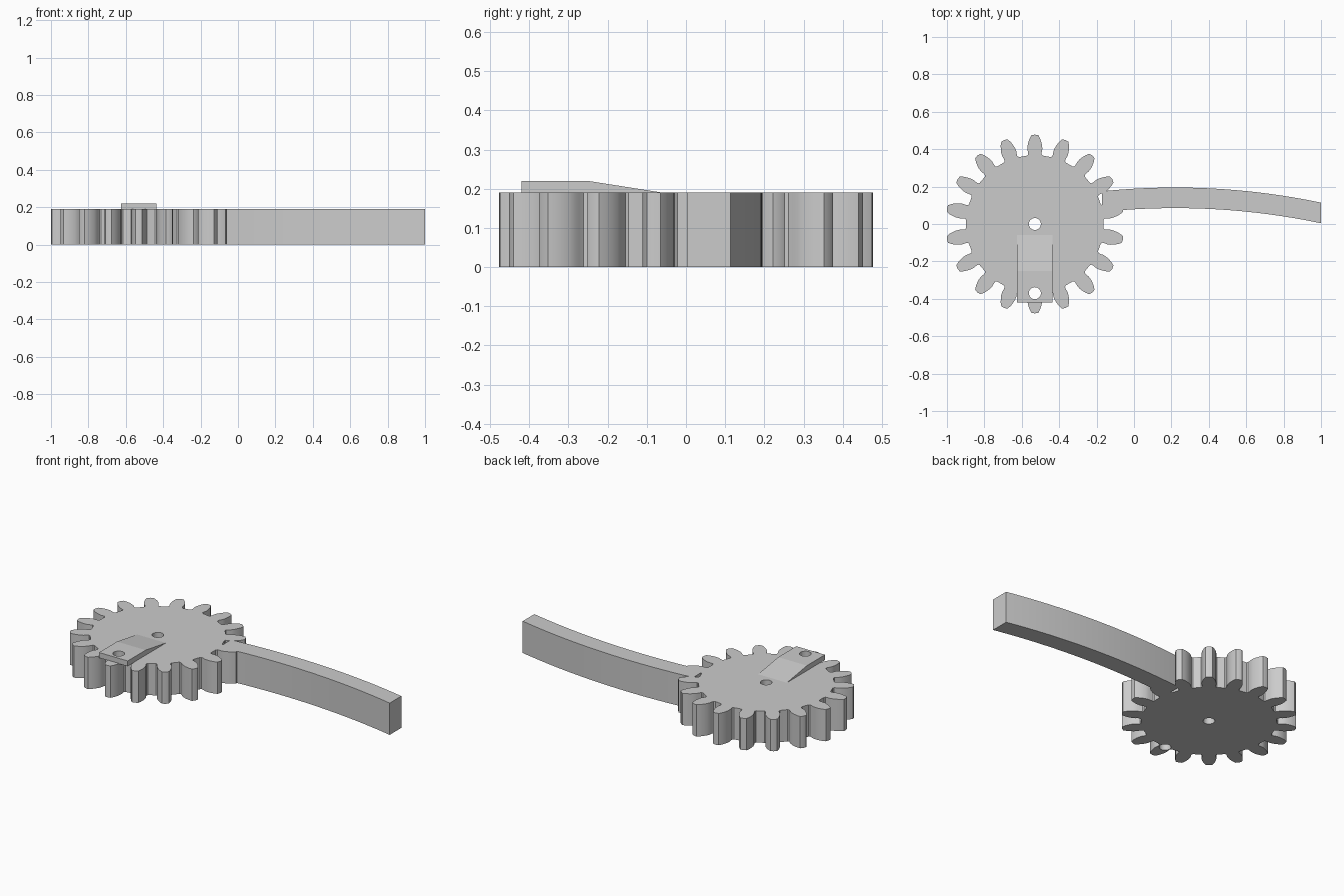
import bpy
import bmesh
from math import sin, cos, pi, radians, sqrt
from mathutils import Matrix, Vector

cube = bpy.data.objects.get("Cube")
if cube:
    bpy.data.objects.remove(cube, do_unlink=True)

HEIGHT = 0.19
CENTRE = Vector((-0.53, 0, 0))
TEETH = 18

grey = bpy.data.materials.new("plain grey")
grey.use_nodes = True
colour = (0.6, 0.6, 0.6, 1)
grey.diffuse_color = colour
grey.node_tree.nodes["Principled BSDF"].inputs["Base Color"].default_value = colour


def prism(name, outline, direction):
    """Closed solid made by sweeping an outline along a direction."""
    bm = bmesh.new()
    base = bm.faces.new([bm.verts.new(p) for p in outline])
    swept = bmesh.ops.extrude_face_region(bm, geom=[base], use_keep_orig=True)
    moved = [g for g in swept["geom"] if isinstance(g, bmesh.types.BMVert)]
    bmesh.ops.translate(bm, verts=moved, vec=direction)
    bmesh.ops.recalc_face_normals(bm, faces=bm.faces)
    mesh = bpy.data.meshes.new(name)
    bm.to_mesh(mesh)
    bm.free()
    mesh.materials.append(grey)
    obj = bpy.data.objects.new(name, mesh)
    bpy.context.collection.objects.link(obj)
    return obj


def combine(target, tool, operation):
    mod = target.modifiers.new(operation.lower(), "BOOLEAN")
    mod.operation = operation
    mod.solver = "EXACT"
    mod.object = tool
    bpy.context.view_layer.objects.active = target
    bpy.ops.object.modifier_apply(modifier=mod.name)


# Gear: one tooth flank (half width, radius), mirrored and repeated
flank = [(0.036, 0.374), (0.037, 0.388), (0.040, 0.402), (0.039, 0.420),
         (0.035, 0.438), (0.028, 0.458), (0.018, 0.475)]
half_tooth = [(-w / r, r) for w, r in flank]
tooth = [(-pi / TEETH, 0.367), (-0.115, 0.368)] + half_tooth + [(0, 0.478)]
tooth += [(-a, r) for a, r in reversed(half_tooth)] + [(0.115, 0.368)]
outline = []
for i in range(TEETH):
    turn = pi / 2 + i * 2 * pi / TEETH
    outline += [CENTRE + Vector((r * cos(turn + a), r * sin(turn + a), 0)) for a, r in tooth]
gear = prism("gear_with_arm", outline, (0, 0, HEIGHT))

# Arm: shallow arc growing out of the gear
BEND, PEAK, STEPS = 3.8, 0.22, 24


def arc(crest):
    xs = [-0.17 + 1.17 * i / STEPS for i in range(STEPS + 1)]
    return [Vector((x, crest - BEND + sqrt(BEND**2 - (x - PEAK)**2), 0)) for x in xs]


arm = prism("arm", arc(0.085) + arc(0.195)[::-1], (0, 0, HEIGHT))
combine(gear, arm, "UNION")
bpy.data.objects.remove(arm, do_unlink=True)

# Raised ramp on the front half of the gear
profile = [(-0.42, 0.188), (-0.42, 0.22), (-0.25, 0.22), (-0.047, 0.188)]
ramp = prism("ramp", [(-0.625, y, z) for y, z in profile], (0.19, 0, 0))

# Axle hole and pin hole
for y in (0, -0.37):
    circle = [CENTRE + Vector((0.032 * cos(t), y + 0.032 * sin(t), -0.1))
              for t in (2 * pi * i / 32 for i in range(32))]
    drill = prism("hole_cutter", circle, (0, 0, 0.5))
    drill.hide_render = True
    combine(gear, drill, "DIFFERENCE")
    if y < 0:
        combine(ramp, drill, "DIFFERENCE")
    bpy.data.objects.remove(drill, do_unlink=True)

# Smooth the curved walls, keep the corners crisp
for obj in (gear, ramp):
    bpy.ops.object.select_all(action="DESELECT")
    obj.select_set(True)
    bpy.context.view_layer.objects.active = obj
    bpy.ops.object.shade_smooth_by_angle(angle=radians(30 if obj is gear else 8))
